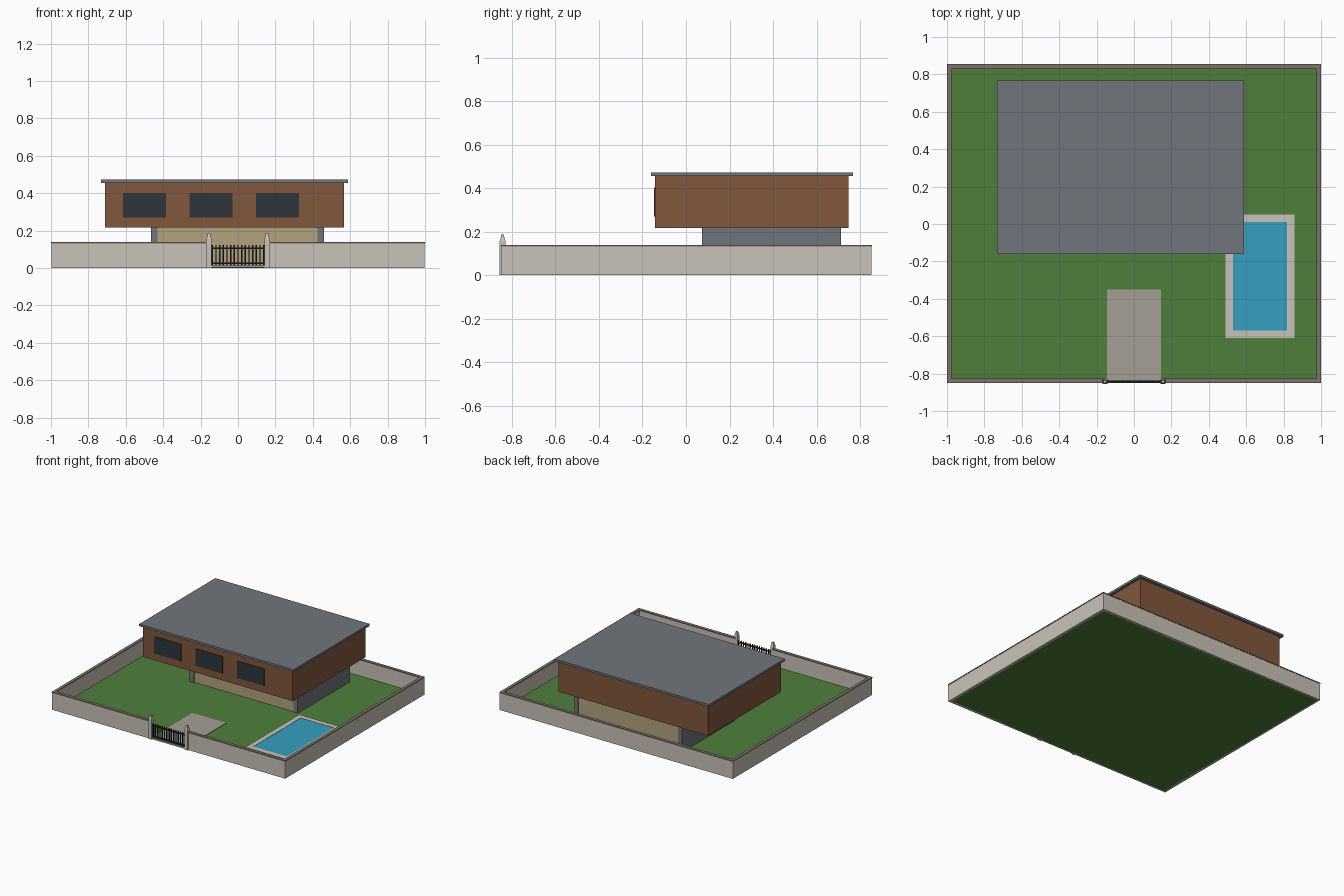
import bpy
import bmesh

cube = bpy.data.objects.get("Cube")
if cube:
    bpy.data.objects.remove(cube, do_unlink=True)


def linear(c):
    c /= 255
    return c / 12.92 if c <= 0.04045 else ((c + 0.055) / 1.055) ** 2.4


def material(name, *rgb):
    mat = bpy.data.materials.new(name)
    mat.use_nodes = True
    colour = [linear(c) for c in rgb] + [1]
    mat.diffuse_color = colour
    bsdf = mat.node_tree.nodes["Principled BSDF"]
    bsdf.inputs["Base Color"].default_value = colour
    bsdf.inputs["Roughness"].default_value = 0.8
    return mat


PALE = material("pale_stone", 201, 196, 184)
COPING = material("brown_grey_coping", 126, 114, 105)
GREY = material("slate_grey", 113, 117, 122)
BROWN = material("brown_cladding", 130, 87, 60)
GLASS = material("dark_glass", 45, 53, 60)
BEIGE = material("beige_render", 180, 162, 126)
IRON = material("black_iron", 28, 30, 33)
GRASS = material("grass_green", 78, 127, 59)
PAVING = material("warm_paving", 165, 159, 149)
WATER = material("pool_blue", 54, 160, 192)


def add_box(bm, x, y, z, top_scale=1):
    """Box from (low, high) ranges, optionally narrowed at the top."""
    centre = ((x[0] + x[1]) / 2, (y[0] + y[1]) / 2)
    rings = []
    for h, s in ((z[0], 1), (z[1], top_scale)):
        corners = ((x[0], y[0]), (x[1], y[0]), (x[1], y[1]), (x[0], y[1]))
        rings.append([bm.verts.new((centre[0] + (px - centre[0]) * s,
                                    centre[1] + (py - centre[1]) * s, h))
                      for px, py in corners])
    low, high = rings
    bm.faces.new(low[::-1])
    bm.faces.new(high)
    for i in range(4):
        j = (i + 1) % 4
        bm.faces.new((low[i], low[j], high[j], high[i]))


def build(name, mat, boxes):
    """One object from a list of boxes."""
    bm = bmesh.new()
    for b in boxes:
        add_box(bm, *b)
    mesh = bpy.data.meshes.new(name)
    bm.to_mesh(mesh)
    bm.free()
    mesh.materials.append(mat)
    obj = bpy.data.objects.new(name, mesh)
    bpy.context.collection.objects.link(obj)
    return obj


def frame(x, y, z, t):
    """Four boxes forming a rectangular border of width t."""
    inner = (y[0] + t, y[1] - t)
    return [(x, (y[0], inner[0]), z), (x, (inner[1], y[1]), z),
            ((x[0], x[0] + t), inner, z), ((x[1] - t, x[1]), inner, z)]


# Plot
FRONT, BACK, GATE = -0.85, 0.855, 0.155
build("lawn", GRASS, [((-0.985, 0.985), (FRONT + 0.015, BACK - 0.015), (0, 0.01))])
build("driveway", PAVING, [((-0.145, 0.145), (FRONT, -0.35), (0.002, 0.014))])


# Boundary wall with a gap for the gate
def boundary(inset, t, z):
    x = 1 - inset
    f, b = FRONT + inset, BACK - inset
    return [((-x, -GATE), (f, f + t), z), ((GATE, x), (f, f + t), z),
            ((-x, x), (b - t, b), z),
            ((-x, -x + t), (f + t, b - t), z), ((x - t, x), (f + t, b - t), z)]


build("boundary_wall", PALE, boundary(0.002, 0.02, (0, 0.131)))
build("wall_coping", COPING, boundary(0, 0.025, (0.131, 0.139)))

# Gate posts: square shaft, sloped shoulder, small block on top
for side, cx in (("left", GATE), ("right", -GATE)):
    cy = -0.843
    parts = [(0.0135, (0, 0.155), 1), (0.0135, (0.155, 0.168), 0.7),
             (0.0085, (0.168, 0.186), 0.8)]
    build(side + "_gate_post", PALE,
          [((cx - r, cx + r), (cy - r, cy + r), z, s) for r, z, s in parts])

# Gate: rails and evenly spaced bars
bars = []
COUNT = 15
for i in range(COUNT):
    x = -0.137 + 0.274 * i / (COUNT - 1)
    bars.append(((x - 0.0035, x + 0.0035), (-0.846, -0.839), (0.005, 0.122)))
for z in (0.02, 0.102):
    bars.append(((-0.142, 0.142), (-0.847, -0.838), (z, z + 0.008)))
build("entrance_gate", IRON, bars)

# Swimming pool
build("pool_surround", PALE, frame((0.49, 0.857), (-0.61, 0.05), (0.002, 0.018), 0.04))
build("pool_water", WATER, [((0.53, 0.817), (-0.57, 0.01), (0.002, 0.016))])

# Ground floor: rendered core between two side walls
build("ground_floor", BEIGE, [((-0.43, 0.425), (0.08, 0.705), (0.002, 0.216))])
build("ground_floor_side_walls", GREY,
      [((-0.465, -0.43), (0.073, 0.712), (0.002, 0.216)),
       ((0.425, 0.46), (0.073, 0.712), (0.002, 0.216))])

# Upper floor and flat roof
build("upper_floor", BROWN, [((-0.712, 0.568), (-0.143, 0.747), (0.216, 0.455))])
build("flat_roof", GREY, [((-0.733, 0.589), (-0.161, 0.768), (0.455, 0.472))])

# Front windows
build("front_windows", GLASS,
      [((x, x + 0.23), (-0.147, -0.14), (0.27, 0.402)) for x in (-0.615, -0.26, 0.095)])
